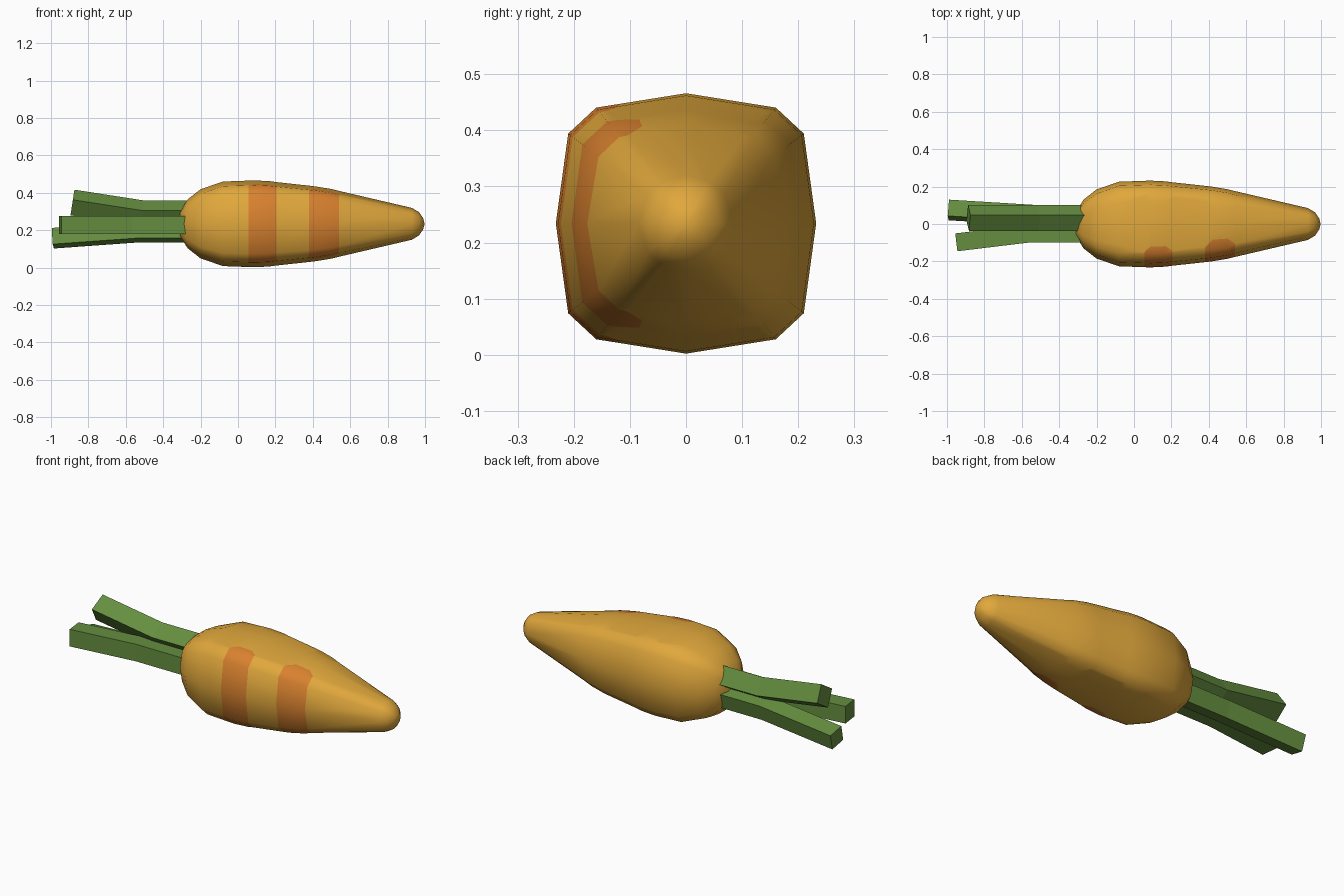
import bpy, bmesh, math
from mathutils import Vector

if "Cube" in bpy.data.objects:
    bpy.data.objects.remove(bpy.data.objects["Cube"])

ZC = 0.234  # height of the root's axis


def material(name, rgb):
    m = bpy.data.materials.new(name)
    m.diffuse_color = (*rgb, 1)
    m.use_nodes = True
    m.node_tree.nodes["Principled BSDF"].inputs["Base Color"].default_value = m.diffuse_color
    return m


orange = material("golden_orange", (0.75, 0.39, 0.045))
dark = material("dark_orange", (0.69, 0.22, 0.028))
green = material("leaf_green", (0.13, 0.27, 0.05))


def finish(bm, name, mats, smooth_angle=None):
    bmesh.ops.recalc_face_normals(bm, faces=bm.faces)
    me = bpy.data.meshes.new(name)
    bm.to_mesh(me)
    bm.free()
    ob = bpy.data.objects.new(name, me)
    bpy.context.collection.objects.link(ob)
    for m in mats:
        me.materials.append(m)
    if smooth_angle:
        bpy.ops.object.select_all(action='DESELECT')
        ob.select_set(True)
        bpy.context.view_layer.objects.active = ob
        bpy.ops.object.shade_smooth_by_angle(angle=math.radians(smooth_angle))
    return ob


def section(roundness, s):
    """Boxy cross-section in y, z; s slides the point where stripes end."""
    quarter = [(0, 1), (s, 1 - 0.16 * s), (0.69, 0.89), (0.905, 0.69), (1, 0)]
    right = quarter + [(y, -z) for y, z in reversed(quarter[:-1])]
    ring = right + [(-y, z) for y, z in reversed(right[1:-1])]
    out = []
    for p in ring:
        v = Vector(p)
        out.append(v.lerp(v.normalized(), roundness))
    return out


# Root: rings of x, radius, roundness, stripe end
rings = [
    (-0.31, 0.065, 0.7, 0.5), (-0.27, 0.13, 0.5, 0.5), (-0.20, 0.185, 0.25, 0.5),
    (-0.08, 0.226, 0, 0.5),
    (0.055, 0.231, 0, 0.64), (0.09, 0.232, 0, 0.52), (0.17, 0.228, 0, 0.52), (0.205, 0.223, 0, 0.64),
    (0.38, 0.204, 0, 0.6), (0.42, 0.199, 0, 0.42), (0.50, 0.186, 0.08, 0.42), (0.54, 0.176, 0.17, 0.6),
    (0.93, 0.085, 1, 0.5), (0.968, 0.062, 1, 0.5), (0.99, 0.03, 1, 0.5),
]
bm = bmesh.new()
loops = [[bm.verts.new((x, r * p.x, ZC + r * p.y)) for p in section(b, s)]
         for x, r, b, s in rings]
n = len(loops[0])
for k in range(len(loops) - 1):
    for i in range(n):
        j = (i + 1) % n
        f = bm.faces.new((loops[k][i], loops[k][j], loops[k + 1][j], loops[k + 1][i]))
        # two stripes wrapped over the front side
        if k in (4, 5, 6, 8, 9, 10) and 9 <= i <= 14:
            f.material_index = 1
bm.faces.new(loops[0])
tip = bm.verts.new((0.998, 0, ZC))
for i in range(n):
    bm.faces.new((loops[-1][i], loops[-1][(i + 1) % n], tip))
finish(bm, "root", [orange, dark], 50)


# Stems: square bars bent once, rolled about their length
def stem(name, path, side, roll):
    pts = [Vector(p) for p in path]
    bm = bmesh.new()
    prev = None
    for k, p in enumerate(pts):
        d = (pts[min(k + 1, len(pts) - 1)] - pts[max(k - 1, 0)]).normalized()
        u = Vector((0, 0, 1)).cross(d).normalized()
        w = d.cross(u)
        ring = []
        for c in range(4):
            a = math.radians(45 + 90 * c + roll)
            h = side / math.sqrt(2)
            ring.append(bm.verts.new(p + u * h * math.cos(a) + w * h * math.sin(a)))
        if prev:
            for c in range(4):
                e = (c + 1) % 4
                bm.faces.new((prev[c], prev[e], ring[e], ring[c]))
        else:
            bm.faces.new(ring)
        prev = ring
    bm.faces.new(prev)
    finish(bm, name, [green])


stem("upper_stem", [(-0.2, 0.033, 0.29), (-0.51, 0.033, 0.29), (-0.885, 0.033, 0.348)], 0.1, -33)
stem("front_stem", [(-0.2, -0.052, 0.228), (-0.57, -0.052, 0.228), (-0.95, -0.098, 0.228)], 0.096, 0)
stem("lower_stem", [(-0.2, 0.047, 0.19), (-0.53, 0.047, 0.19), (-0.99, 0.075, 0.157)], 0.09, 15)
